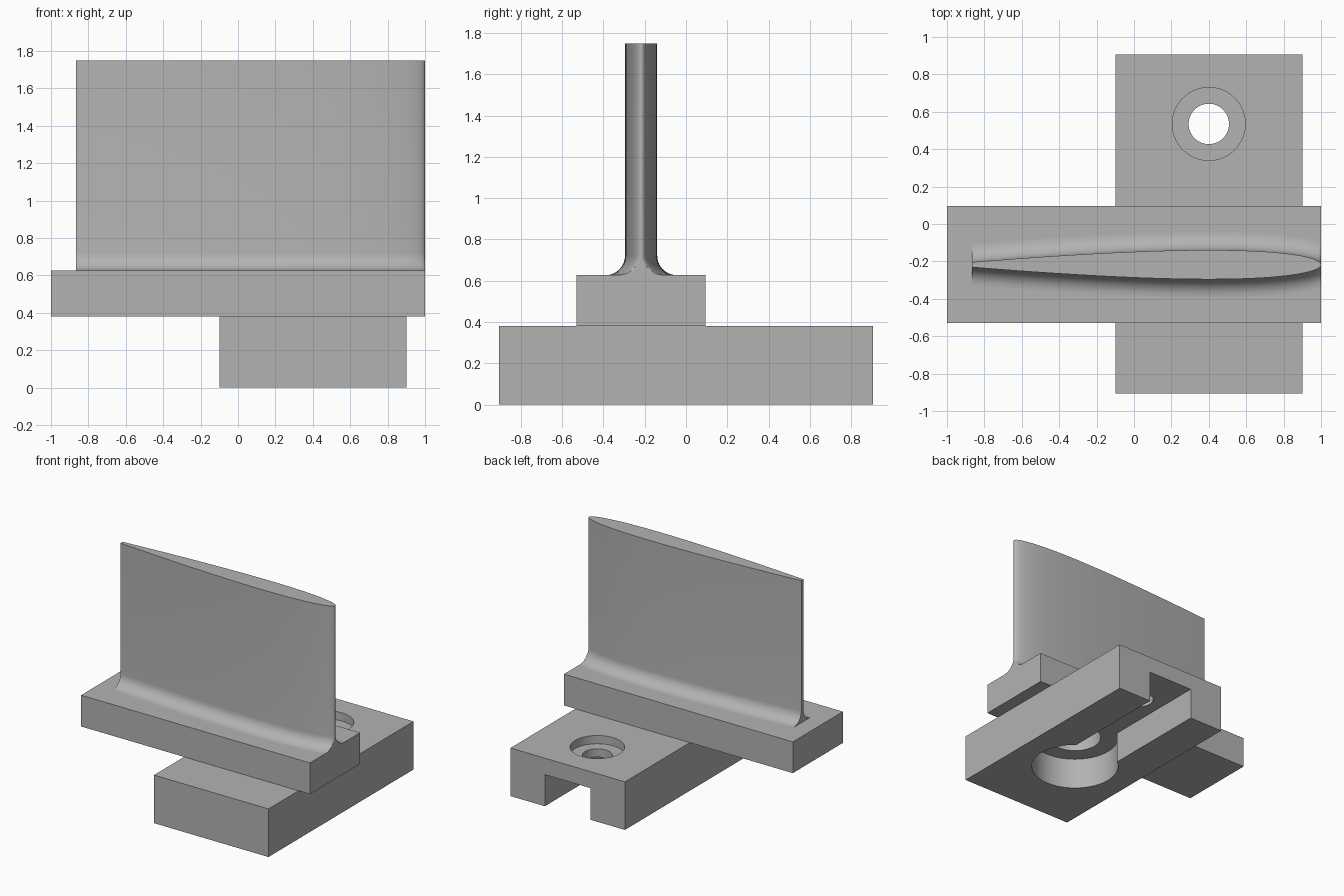
import bpy, bmesh, math

cube = bpy.data.objects.get("Cube")
if cube:
    bpy.data.objects.remove(cube, do_unlink=True)

grey = bpy.data.materials.new("plain_grey")
grey.use_nodes = True
grey.diffuse_color = (0.45, 0.45, 0.45, 1)
grey.node_tree.nodes["Principled BSDF"].inputs["Base Color"].default_value = grey.diffuse_color


def make_object(name, bm):
    bmesh.ops.recalc_face_normals(bm, faces=bm.faces)
    mesh = bpy.data.meshes.new(name)
    bm.to_mesh(mesh)
    bm.free()
    mesh.materials.append(grey)
    obj = bpy.data.objects.new(name, mesh)
    bpy.context.collection.objects.link(obj)
    return obj


def box(name, low, high):
    bm = bmesh.new()
    bmesh.ops.create_cube(bm, size=1)
    for v in bm.verts:
        v.co = [(a + b) / 2 + c * (b - a) for a, b, c in zip(low, high, v.co)]
    return make_object(name, bm)


def cylinder(name, x, y, radius, z0, z1):
    bm = bmesh.new()
    bmesh.ops.create_cone(bm, cap_ends=True, segments=64, radius1=radius, radius2=radius, depth=z1 - z0)
    bmesh.ops.translate(bm, verts=bm.verts, vec=(x, y, (z0 + z1) / 2))
    return make_object(name, bm)


def select_only(obj):
    bpy.ops.object.select_all(action='DESELECT')
    obj.select_set(True)
    bpy.context.view_layer.objects.active = obj


def cut(obj, cutters):
    select_only(obj)
    for cutter in cutters:
        cutter.hide_render = True
        mod = obj.modifiers.new("cut", 'BOOLEAN')
        mod.operation, mod.solver, mod.object = 'DIFFERENCE', 'EXACT', cutter
        bpy.ops.object.modifier_apply(modifier=mod.name)


def smooth(obj):
    select_only(obj)
    bpy.ops.object.shade_smooth_by_angle(angle=math.radians(30))


MID_Y = -0.2175     # centre line of the platform and blade
HOLE_X, HOLE_Y = 0.4, 0.535
SLOT_TOP = 0.25
BASE_TOP, PLATFORM_TOP, BLADE_TOP = 0.38, 0.627, 1.75

# Base block and platform
base = box("base_block", (-0.1, -0.905, 0), (0.9, 0.905, BASE_TOP))
platform = box("platform", (-1, -0.53, BASE_TOP), (1, 0.095, PLATFORM_TOP))

# Underside slot and pocket, stepped hole through the base, blind hole into the platform
blind = cylinder("blind_hole_cutter", HOLE_X, MID_Y, 0.195, 0.2, 0.5)
cutters = [
    box("slot_cutter", (0.2, MID_Y, -0.1), (0.6, 1.1, SLOT_TOP)),
    cylinder("pocket_cutter", HOLE_X, MID_Y, 0.326, -0.1, SLOT_TOP),
    cylinder("hole_cutter", HOLE_X, HOLE_Y, 0.108, 0.1, 0.5),
    cylinder("counterbore_cutter", HOLE_X, HOLE_Y, 0.195, 0.315, 0.5),
    blind,
]
cut(base, cutters)
cut(platform, [blind])
for cutter in cutters:
    bpy.data.objects.remove(cutter, do_unlink=True)
smooth(base)
smooth(platform)

# Blade: symmetric foil with a cut-off tail and a fillet around its root
CHORD, THICKNESS, TAIL_X, FILLET = 2.0, 0.078, -0.865, 0.095
STEPS = 48


def foil_half(u):
    return 5 * THICKNESS * CHORD * (0.2969 * math.sqrt(u) - 0.126 * u - 0.3516 * u**2
                                    + 0.2843 * u**3 - 0.1015 * u**4)


u_end = (1 - TAIL_X) / CHORD
stations = [u_end * (1 - math.cos(math.pi / 2 * i / STEPS)) for i in range(STEPS + 1)]
upper = [(1 - CHORD * u, foil_half(u)) for u in stations]
outline = upper[::-1] + [(x, -y) for x, y in upper[1:]]


def offset_outline(distance):
    points = []
    for i, (x, y) in enumerate(outline):
        ax, ay = outline[max(i - 1, 0)]
        bx, by = outline[min(i + 1, len(outline) - 1)]
        dx, dy = bx - ax, by - ay
        length = math.hypot(dx, dy)
        px = x - dy / length * distance
        py = y + dx / length * distance
        points.append((min(max(px, TAIL_X), 1.0), py + MID_Y))
    return points


bm = bmesh.new()
levels = []
for k in range(11):
    a = math.pi / 2 * k / 10
    levels.append((PLATFORM_TOP + FILLET * (1 - math.cos(a)), FILLET * (1 - math.sin(a))))
levels.append((BLADE_TOP, 0))
rings = [[bm.verts.new((x, y, z)) for x, y in offset_outline(d)] for z, d in levels]
for low, high in zip(rings, rings[1:]):
    for i in range(len(low)):
        j = (i + 1) % len(low)
        bm.faces.new((low[i], low[j], high[j], high[i]))
bm.faces.new(rings[0][::-1])
bm.faces.new(rings[-1])
smooth(make_object("blade", bm))
